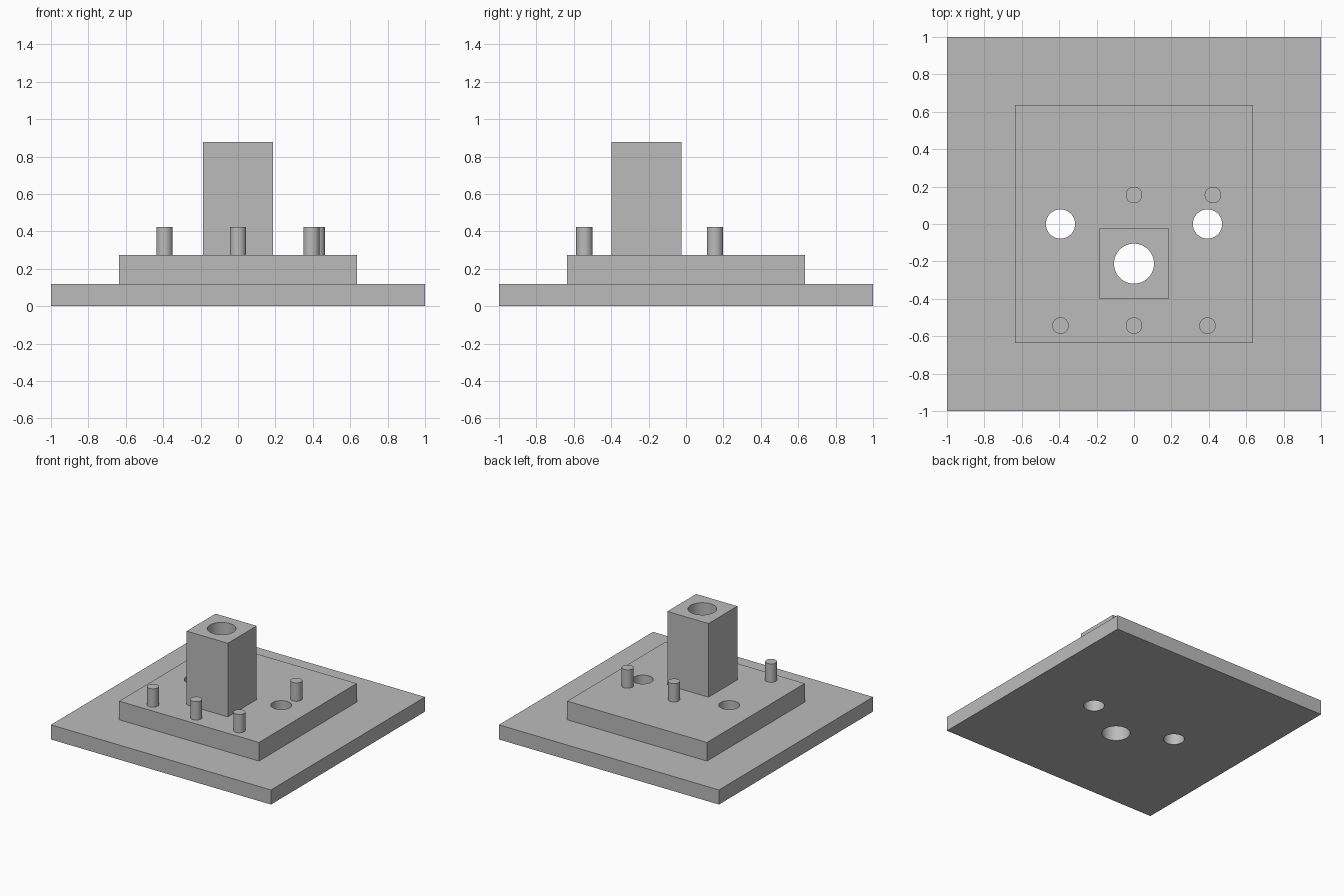
import bpy

if "Cube" in bpy.data.objects:
    bpy.data.objects.remove(bpy.data.objects["Cube"])

grey = bpy.data.materials.new("plain grey")
grey.diffuse_color = (0.5, 0.5, 0.5, 1)
grey.use_nodes = True
grey.node_tree.nodes["Principled BSDF"].inputs["Base Color"].default_value = grey.diffuse_color


def block(name, half, y, z0, z1):
    """Square block from z0 to z1."""
    bpy.ops.mesh.primitive_cube_add(size=1, location=(0, y, (z0 + z1) / 2))
    ob = bpy.context.object
    ob.name = name
    ob.scale = (2 * half, 2 * half, z1 - z0)
    bpy.ops.object.transform_apply(location=True, rotation=False, scale=True)
    ob.data.materials.append(grey)
    return ob


def rod(name, r, x, y, z0, z1):
    """Upright cylinder from z0 to z1."""
    bpy.ops.mesh.primitive_cylinder_add(vertices=64, radius=r, depth=z1 - z0,
                                        location=(x, y, (z0 + z1) / 2))
    ob = bpy.context.object
    ob.name = name
    bpy.ops.object.transform_apply(location=True, rotation=False, scale=False)
    ob.data.materials.append(grey)
    return ob


def combine(body, other, operation):
    """Join or cut one solid with another, then drop the helper."""
    mod = body.modifiers.new("combine", 'BOOLEAN')
    mod.operation = operation
    mod.solver = 'EXACT'
    mod.object = other
    bpy.context.view_layer.objects.active = body
    bpy.ops.object.modifier_apply(modifier=mod.name)
    bpy.data.objects.remove(other, do_unlink=True)


BASE_TOP, PLATE_TOP, PEG_TOP, TOWER_TOP = 0.12, 0.273, 0.424, 0.878

# Stepped base with the square tower, fused into one solid
body = block("stepped_base", 1.0, 0, 0, BASE_TOP)
combine(body, block("raised_plate", 0.635, 0, 0.06, PLATE_TOP), 'UNION')
combine(body, block("tower", 0.187, -0.212, 0.2, TOWER_TOP), 'UNION')

# Pegs standing on the raised plate
for x, y in [(-0.393, -0.543), (0, -0.543), (0.393, -0.543), (0, 0.155), (0.422, 0.155)]:
    combine(body, rod("peg", 0.044, x, y, 0.2, PEG_TOP), 'UNION')

# Tower bore and the two side holes go right through
for r, x, y in [(0.107, 0, -0.212), (0.078, -0.393, 0), (0.078, 0.393, 0)]:
    combine(body, rod("hole_cutter", r, x, y, -0.2, 1.2), 'DIFFERENCE')

# Smooth round walls, sharp edges
bpy.ops.object.select_all(action='DESELECT')
body.select_set(True)
bpy.context.view_layer.objects.active = body
bpy.ops.object.shade_smooth_by_angle()
